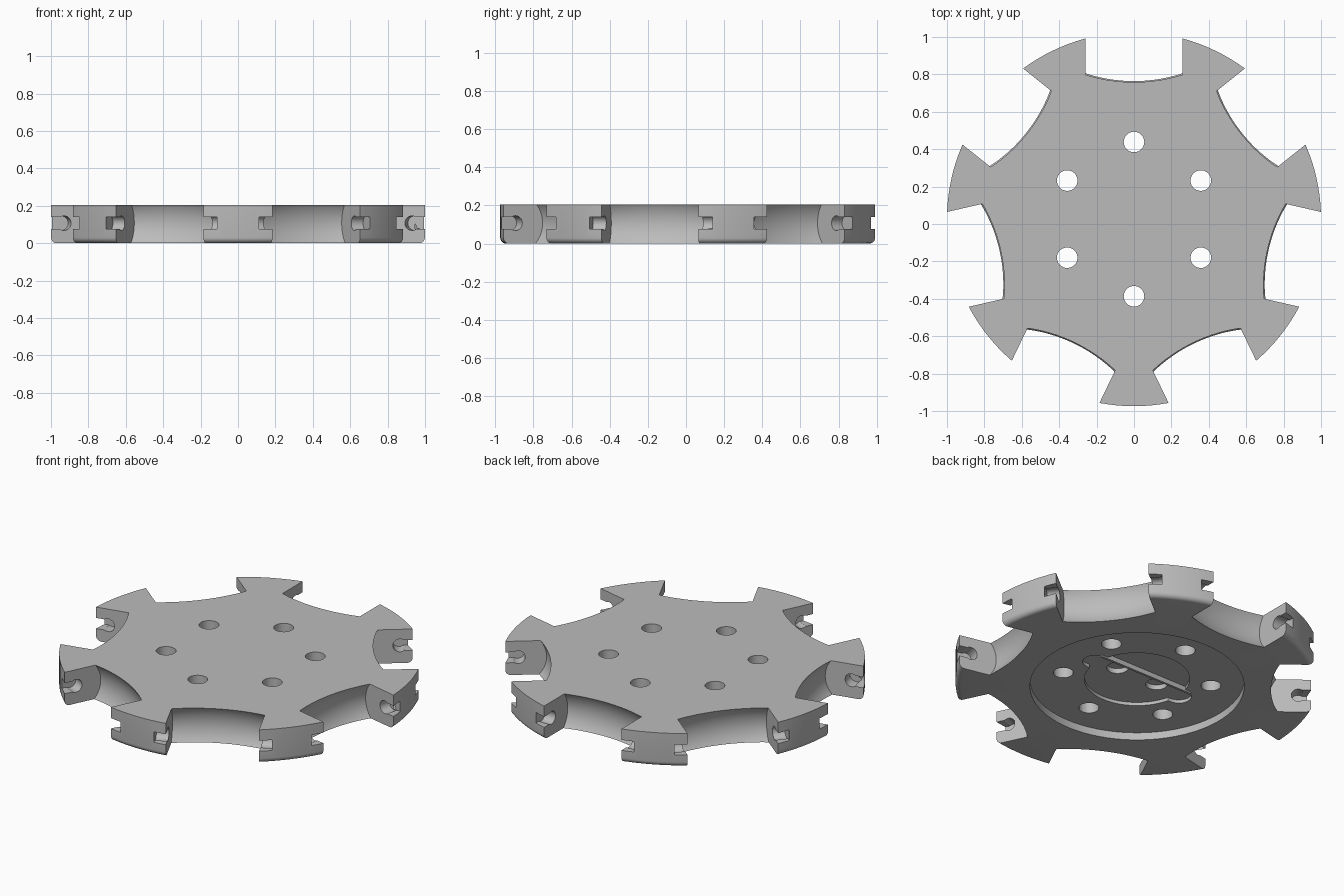
import bpy, bmesh, math
from mathutils import Matrix, Vector

if "Cube" in bpy.data.objects:
    bpy.data.objects.remove(bpy.data.objects["Cube"])

CENTRE = Vector((0, 0.026, 0))
TOP, AXLE_Z, AXLE_R, HALF_GAP = 0.205, 0.107, 0.895, 0.26
FLOOR, POCKET = 0.045, 0.065      # underside recess levels
SPOKES = 7

grey = bpy.data.materials.new("plain grey")
grey.use_nodes = True
grey.diffuse_color = (0.5, 0.5, 0.5, 1)
grey.node_tree.nodes["Principled BSDF"].inputs["Base Color"].default_value = grey.diffuse_color


def make(name, bm):
    bmesh.ops.recalc_face_normals(bm, faces=bm.faces)
    mesh = bpy.data.meshes.new(name)
    bm.to_mesh(mesh)
    bm.free()
    mesh.materials.append(grey)
    obj = bpy.data.objects.new(name, mesh)
    bpy.context.collection.objects.link(obj)
    return obj


def lathe(bm, profile, steps, matrix):
    """Revolve (radius, height) points about z; both ends lie on the axis."""
    rings = []
    for r, z in profile:
        n = 1 if r == 0 else steps
        rings.append([bm.verts.new(matrix @ Vector((r * math.cos(math.tau * i / steps),
                      r * math.sin(math.tau * i / steps), z))) for i in range(n)])
    for a, b in zip(rings, rings[1:]):
        for i in range(steps):
            j = (i + 1) % steps
            quad = [a[i % len(a)], a[j % len(a)], b[j % len(b)], b[i % len(b)]]
            bm.faces.new(list(dict.fromkeys(quad)))


def cylinder(bm, r, z0, z1, matrix, steps=32):
    lathe(bm, [(0, z0), (r, z0), (r, z1), (0, z1)], steps, matrix)


def box(bm, size, matrix):
    bmesh.ops.create_cube(bm, size=1, matrix=matrix @ Matrix.Diagonal((*size, 1)))


def cut(target, name, bm):
    cutter = make(name, bm)
    cutter.hide_render = True
    mod = target.modifiers.new(name, "BOOLEAN")
    mod.operation, mod.solver, mod.object = "DIFFERENCE", "EXACT", cutter
    bpy.context.view_layer.objects.active = target
    bpy.ops.object.modifier_apply(modifier=mod.name)
    bpy.data.objects.remove(cutter)


base = Matrix.Translation(CENTRE)

# Wheel disc: recessed underside, rounded lower rim
fillet = 0.03
rim = [(1 - fillet + fillet * math.sin(a), fillet - fillet * math.cos(a))
       for a in [math.pi / 2 * i / 6 for i in range(7)]]
bm = bmesh.new()
lathe(bm, [(0, POCKET), (0.29, POCKET), (0.29, FLOOR), (0.59, FLOOR), (0.59, 0)]
      + rim + [(1, TOP), (0, TOP)], 140, base)
wheel = make("wheel_disc", bm)

# Frames at each roller axle, local z along the axle and local x outward
axles = []
for k in range(SPOKES):
    turn = Matrix.Rotation(math.pi / 2 + math.tau * k / SPOKES, 4, "Z")
    axles.append(base @ turn @ Matrix.Translation((AXLE_R, 0, AXLE_Z))
                 @ Matrix.Rotation(math.pi / 2, 4, "X"))

# Barrel shaped roller bays
barrel = [(0.157 + 0.033 * (1 - (i / 10) ** 2), HALF_GAP * i / 10) for i in range(-10, 11)]
bm = bmesh.new()
for m in axles:
    lathe(bm, [(0, -HALF_GAP)] + barrel + [(0, HALF_GAP)], 72, m)
cut(wheel, "roller_bays", bm)

# Keyhole axle seats: round seat plus a slot open to the rim
bm = bmesh.new()
for m in axles:
    cylinder(bm, 0.039, -0.33, 0.33, m)
cut(wheel, "axle_seats", bm)
bm = bmesh.new()
for m in axles:
    box(bm, (0.25, 0.064, 0.66), m @ Matrix.Translation((0.125, 0, 0)))
cut(wheel, "axle_slots", bm)

# Six bolt holes
bm = bmesh.new()
for k in range(6):
    turn = Matrix.Rotation(math.radians(30 + 60 * k), 4, "Z")
    cylinder(bm, 0.055, -0.1, 0.4, base @ turn @ Matrix.Translation((0.4125, 0, 0)))
cut(wheel, "bolt_holes", bm)

# Long round-ended pocket under the hub, then two blind screw holes
bm = bmesh.new()
outline = []
for side in (1, -1):
    for i in range(13):
        a = math.pi * (i / 12 - 0.5)
        outline.append((side * (0.3 + 0.07 * math.cos(a)), side * 0.07 * math.sin(a)))
low, high = [[bm.verts.new(base @ Vector((x, y, z))) for x, y in outline] for z in (-0.05, POCKET)]
bm.faces.new(low)
bm.faces.new(high)
for i in range(len(outline)):
    j = (i + 1) % len(outline)
    bm.faces.new((low[i], low[j], high[j], high[i]))
cut(wheel, "hub_pocket", bm)
bm = bmesh.new()
for x in (-0.14, 0.14):
    cylinder(bm, 0.06, 0, POCKET + 0.03, base @ Matrix.Translation((x, 0, 0)))
cut(wheel, "screw_holes", bm)

# Thin rib along the pocket
bm = bmesh.new()
box(bm, (0.64, 0.014, 0.03), base @ Matrix.Translation((0, 0.075, POCKET - 0.014)))
make("hub_rib", bm)

# Smooth curved walls, crisp edges
bpy.ops.object.select_all(action="DESELECT")
wheel.select_set(True)
bpy.context.view_layer.objects.active = wheel
bpy.ops.object.shade_smooth_by_angle(angle=math.radians(30))
